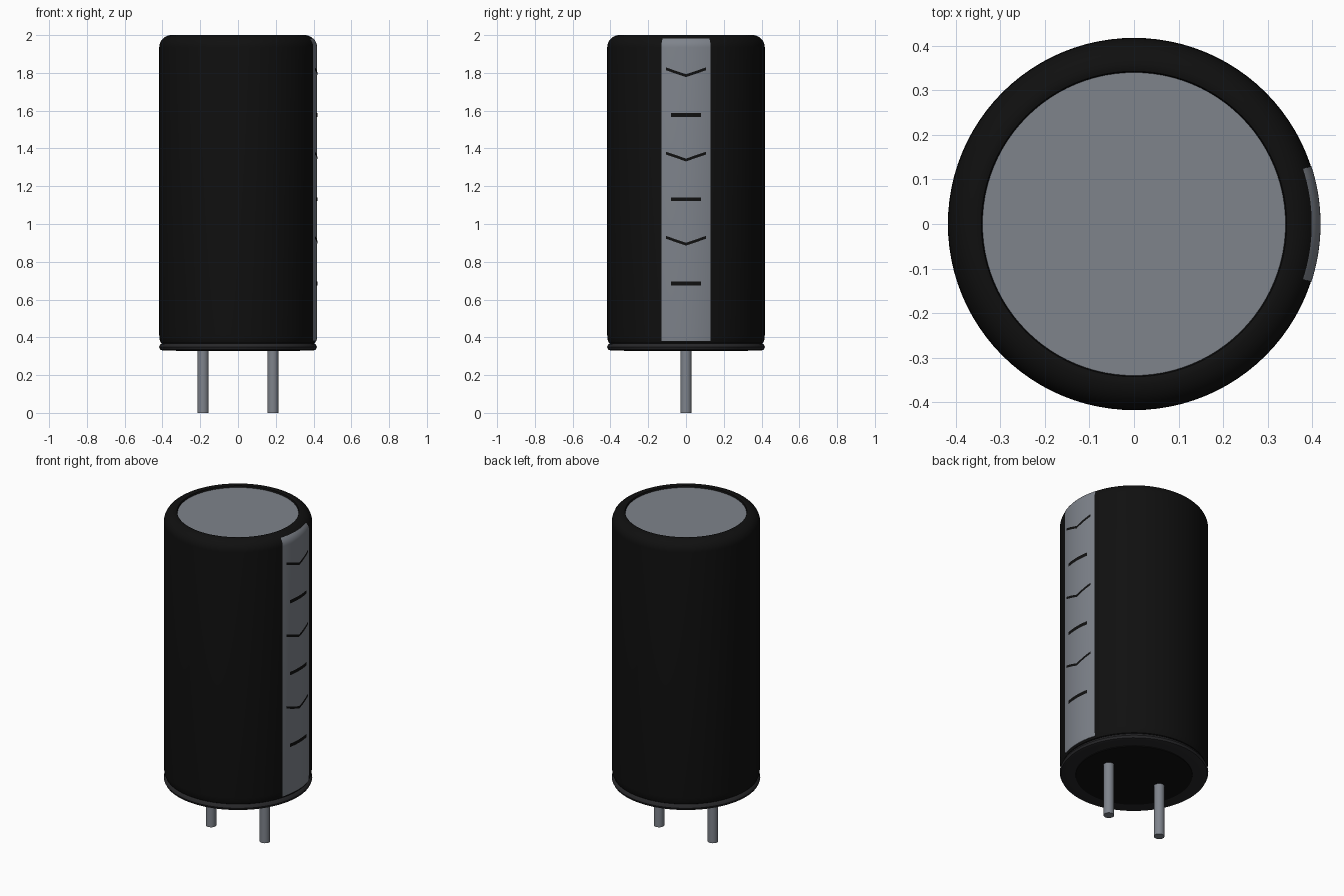
import bpy, bmesh, math

cube = bpy.data.objects.get("Cube")
if cube:
    bpy.data.objects.remove(cube, do_unlink=True)


def material(name, rgb, rough=0.5):
    m = bpy.data.materials.new(name)
    m.use_nodes = True
    m.diffuse_color = (*rgb, 1)
    node = next(n for n in m.node_tree.nodes if n.type == 'BSDF_PRINCIPLED')
    node.inputs["Base Color"].default_value = (*rgb, 1)
    node.inputs["Roughness"].default_value = rough
    return m


BLACK = material("sleeve black", (0.005, 0.005, 0.005))
CHARCOAL = material("rim charcoal", (0.02, 0.02, 0.022))
GREY = material("metal grey", (0.21, 0.228, 0.26))


def finish(name, bm, mat):
    bmesh.ops.remove_doubles(bm, verts=bm.verts, dist=1e-5)
    mesh = bpy.data.meshes.new(name)
    bm.to_mesh(mesh)
    bm.free()
    mesh.materials.append(mat)
    ob = bpy.data.objects.new(name, mesh)
    bpy.context.collection.objects.link(ob)
    bpy.ops.object.select_all(action='DESELECT')
    ob.select_set(True)
    bpy.context.view_layer.objects.active = ob
    bpy.ops.object.shade_smooth_by_angle(angle=math.radians(35))
    return ob


def grid_faces(bm, rows):
    for low, high in zip(rows, rows[1:]):
        for i in range(len(low) - 1):
            bm.faces.new((low[i], low[i + 1], high[i + 1], high[i]))


def lathe(name, profile, mat, start=0.0, end=math.tau, steps=96, centre=(0, 0)):
    """Sweep (radius, height) points round a vertical axis."""
    bm = bmesh.new()
    angles = [start + (end - start) * i / steps for i in range(steps + 1)]
    rows = [[bm.verts.new((centre[0] + r * math.cos(a), centre[1] + r * math.sin(a), z))
             for a in angles] for r, z in profile]
    grid_faces(bm, rows)
    bmesh.ops.remove_doubles(bm, verts=bm.verts, dist=1e-5)
    bmesh.ops.dissolve_degenerate(bm, edges=bm.edges, dist=1e-6)
    return finish(name, bm, mat)


R = 0.417


def shoulder(radius, last, steps):
    """Rounded upper corner, from the wall up to the given angle."""
    return [(radius - 0.065 + 0.065 * math.cos(math.radians(last * i / steps)),
             1.935 + 0.065 * math.sin(math.radians(last * i / steps)))
            for i in range(steps + 1)]


# Shrink-wrapped sleeve with rounded top lip
lathe("sleeve", [(0.395, 0.362), (0.408, 0.37), (0.414, 0.385), (R, 0.41)]
      + shoulder(R, 90, 12) + [(0.343, 1.997), (0.34, 1.986)], BLACK)
lathe("top_disc", [(0.341, 1.987), (0, 1.987)], GREY)

# Rim, seal and wire leads underneath
lathe("bottom_rim", [(0.325, 0.331), (0.40, 0.331), (0.412, 0.335), (0.418, 0.348),
                     (0.413, 0.361), (0.40, 0.37)], CHARCOAL)
lathe("bottom_seal", [(0, 0.327), (0.328, 0.327), (0.33, 0.335)], BLACK)
for side, label in ((1, "left"), (-1, "right")):
    lathe(label + "_lead", [(0, 0), (0.03, 0), (0.03, 0.34)], GREY,
          steps=24, centre=(side * 0.185, 0))

# Polarity stripe wrapped on the +x side
half = math.asin(0.13 / 0.419)
lathe("polarity_stripe", [(0.408, 0.38), (0.416, 0.381), (0.419, 0.41)]
      + shoulder(0.419, 46, 6), GREY, -half, half, 20)


def mark(name, reach, z, rise, thick):
    """Thin painted line on the stripe; its ends are raised for a chevron."""
    bm = bmesh.new()
    ys = [reach * i / 8 for i in range(-8, 9)]
    rows = [[bm.verts.new((math.sqrt(0.421 ** 2 - y * y), y,
                           z + rise * abs(y) / reach + s * thick / 2)) for y in ys]
            for s in (-1, 1)]
    grid_faces(bm, rows)
    finish(name, bm, BLACK)


# Alternating chevrons and dashes
for i in range(3):
    mark(f"chevron_{i + 1}", 0.105, 1.785 - 0.446 * i, 0.036, 0.015)
    mark(f"dash_{i + 1}", 0.08, 1.577 - 0.446 * i, 0, 0.021)
